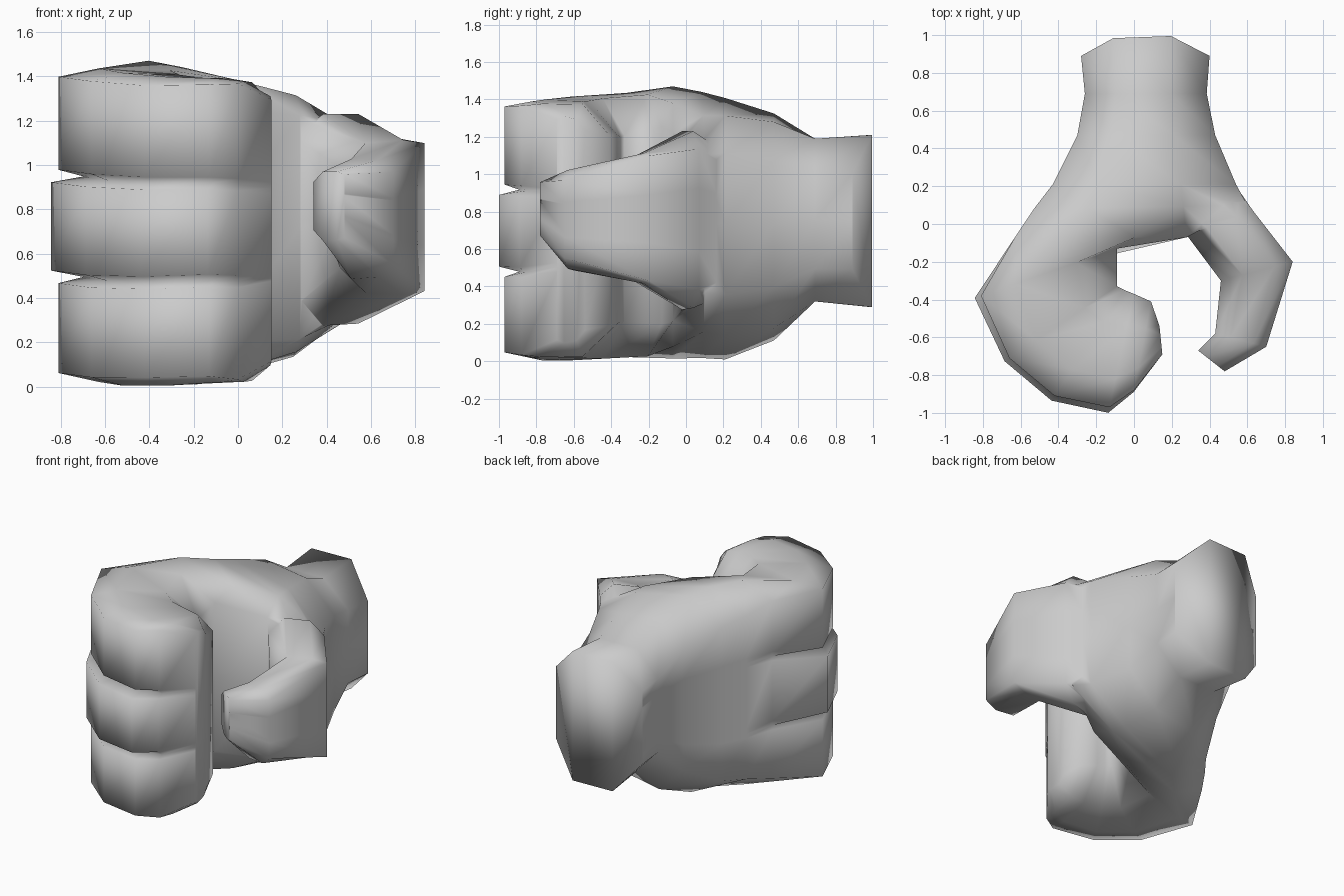
import bpy, bmesh, math
from mathutils import Vector

if "Cube" in bpy.data.objects:
    bpy.data.objects.remove(bpy.data.objects["Cube"])


def section(outer, inner, z_outer, z_inner, r_out, r_in, notch=0.0, bulge=0.0, dome=0.0):
    """Ring of points between an outer and inner edge; r = corner rounding, notch = finger gap depth."""
    o, i = Vector(outer), Vector(inner)
    length = (o - i).length
    n, b = 1 - notch / length, 1 + bulge / length
    ring = [(1, r_out), (1, .315), (n, .335), (b, .355), (b, .635), (n, .655), (1, .675), (1, 1 - r_out),
            (.75, 1), (.3, 1), (0, 1 - r_in), (0, .5), (0, r_in), (.3, 0), (.75, 0)]
    pts = []
    for t, s in ring:
        p = i.lerp(o, t)
        lo = z_inner[0] + (z_outer[0] - z_inner[0]) * t
        hi = z_inner[1] + (z_outer[1] - z_inner[1]) * t
        y = p.y + dome * (1 - (2 * t - 1) ** 2)
        pts.append((p.x, y, lo + (hi - lo) * s))
    return pts


def loft(name, sections):
    bm = bmesh.new()
    rings = [[bm.verts.new(p) for p in section(*s)] for s in sections]
    n = len(rings[0])
    for a, b in zip(rings, rings[1:]):
        for k in range(n):
            m = (k + 1) % n
            bm.faces.new((a[k], a[m], b[m], b[k]))
    bm.faces.new(rings[0])
    bm.faces.new(rings[-1])
    bmesh.ops.triangulate(bm, faces=[f for f in bm.faces if len(f.verts) > 4])
    bmesh.ops.recalc_face_normals(bm, faces=bm.faces)
    me = bpy.data.meshes.new(name)
    bm.to_mesh(me)
    bm.free()
    ob = bpy.data.objects.new(name, me)
    bpy.context.collection.objects.link(ob)
    return ob


# Wrist, palm and the three curled fingers, lofted along the curl
hand = loft("gripping_hand", [
    ((-.28, .89), (.40, .89), (.29, 1.21), (.29, 1.21), .22, .22, 0, 0, .125),
    ((-.26, .69), (.385, .69), (.32, 1.19), (.32, 1.19), .20, .20),
    ((-.30, .47), (.43, .47), (.075, 1.35), (.22, 1.25), .17, .17),
    ((-.43, .21), (.54, .21), (-.06, 1.46), (.22, 1.25), .14, .13),
    ((-.53, .08), (.60, .10), (-.06, 1.51), (.25, 1.23), .13, .12),
    ((-.63, -.07), (.28, -.07), (-.02, 1.52), (.12, 1.32), .09, .08),
    ((-.81, -.38), (-.09, -.13), (.02, 1.44), (.03, 1.42), .03, .12, .12, .035),
    ((-.66, -.71), (-.09, -.33), (.00, 1.42), (.02, 1.40), .03, .14, .09, .03),
    ((-.42, -.91), (-.05, -.35), (.00, 1.40), (.02, 1.39), .03, .14, .09, .03),
    ((-.13, -.97), (.00, -.37), (.02, 1.39), (.02, 1.39), .02, .13, .08, .03),
    ((.00, -.88), (.09, -.41), (.02, 1.38), (.03, 1.37), .01, .12, .02, .01),
    ((.15, -.69), (.135, -.54), (.09, 1.32), (.12, 1.28), .02, .04),
])

# Thumb, curling towards the fingers
thumb = loft("thumb", [
    ((.45, .33), (.05, .08), (.38, 1.08), (.38, 1.08), .15, .15),
    ((.63, .07), (.28, -.06), (.29, 1.23), (.27, 1.23), .10, .12),
    ((.84, -.20), (.46, -.30), (.41, 1.12), (.43, 1.09), .03, .16),
    ((.70, -.65), (.43, -.58), (.50, 1.02), (.48, 1.03), .10, .25),
    ((.48, -.78), (.34, -.67), (.66, .97), (.66, .97), .04, .15),
])

# Fuse the thumb into the hand
mod = hand.modifiers.new("join_thumb", 'BOOLEAN')
mod.operation = 'UNION'
mod.solver = 'EXACT'
mod.object = thumb
bpy.ops.object.select_all(action='DESELECT')
hand.select_set(True)
bpy.context.view_layer.objects.active = hand
bpy.ops.object.modifier_apply(modifier=mod.name)
bpy.data.objects.remove(thumb)
bpy.ops.object.shade_smooth()
